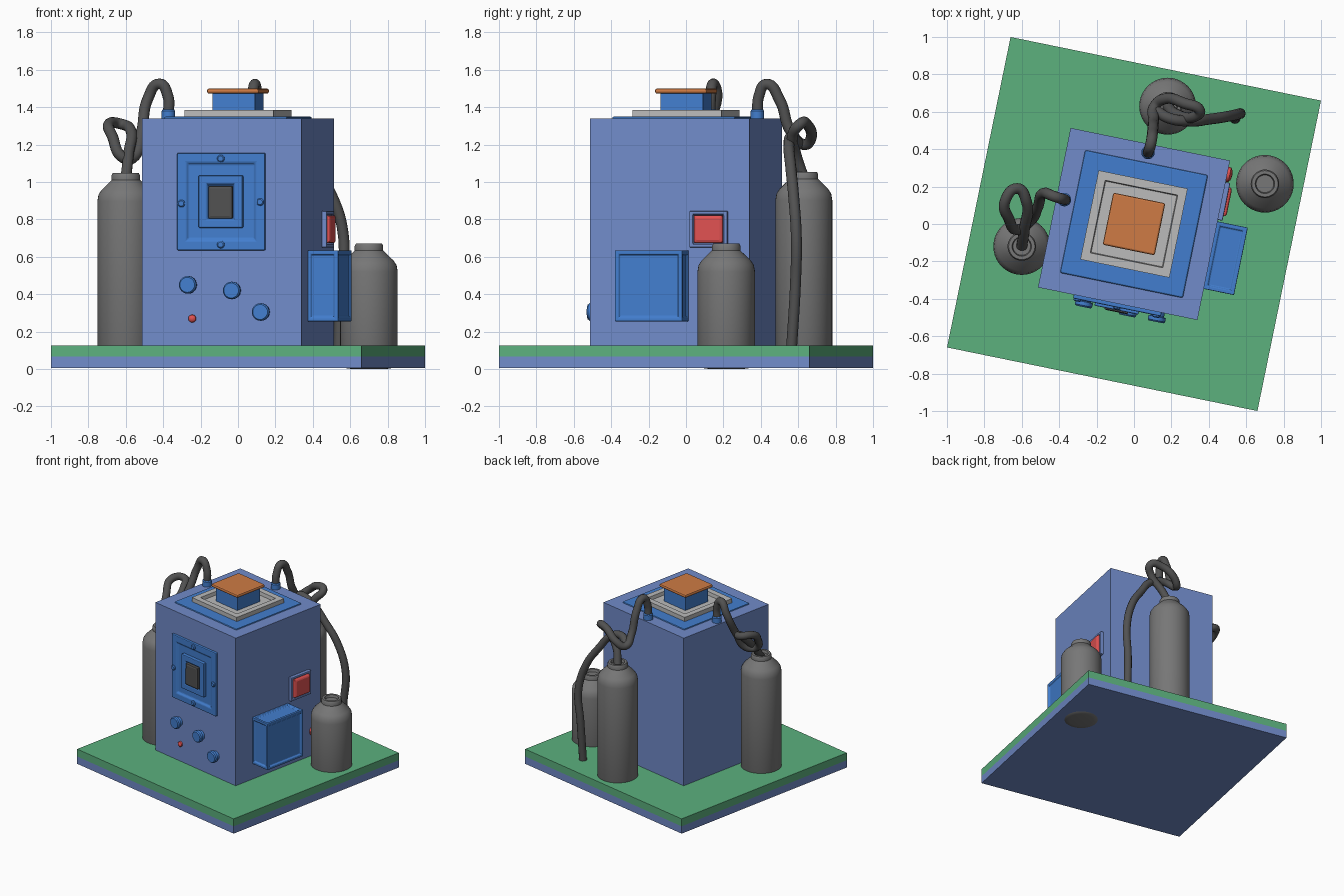
import bpy, bmesh, math
from mathutils import Matrix, Vector

if "Cube" in bpy.data.objects:
    bpy.data.objects.remove(bpy.data.objects["Cube"])

TURN = Matrix.Rotation(math.radians(-11.57), 4, 'Z')   # whole machine is turned on its base
MATS = {}


def colour(ob, name, rgb):
    if name not in MATS:
        MATS[name] = bpy.data.materials.new(name)
        MATS[name].diffuse_color = (*[(c / 255) ** 2.2 for c in rgb], 1)
    ob.data.materials.append(MATS[name])


BODY = ("body_blue", (112, 138, 200))
BLUE = ("panel_blue", (68, 125, 205))
GREEN = ("base_green", (92, 175, 125))
RED = ("signal_red", (222, 82, 82))
ORANGE = ("cap_orange", (205, 122, 70))
PALE = ("pale_grey", (185, 185, 185))
STEEL = ("bottle_grey", (118, 118, 118))
DARK = ("dark_grey", (82, 82, 82))


def smooth(ob, angle=35):
    bpy.ops.object.select_all(action='DESELECT')
    ob.select_set(True)
    bpy.context.view_layer.objects.active = ob
    bpy.ops.object.shade_smooth_by_angle(angle=math.radians(angle))


def finish(bm, name, col, matrix):
    bmesh.ops.recalc_face_normals(bm, faces=bm.faces)
    me = bpy.data.meshes.new(name)
    bm.to_mesh(me)
    bm.free()
    me.transform(matrix)
    ob = bpy.data.objects.new(name, me)
    bpy.context.collection.objects.link(ob)
    colour(ob, *col)
    return ob


def box(name, lo, hi, col, sides=(), steps=(), bevel=0.0):
    """Box from corner to corner; each listed side gets inset steps (thickness, push)."""
    lo, hi = Vector(lo), Vector(hi)
    bm = bmesh.new()
    bmesh.ops.create_cube(bm, size=1)
    for v in bm.verts:
        v.co = Vector([(lo[i] + hi[i]) / 2 + v.co[i] * (hi[i] - lo[i]) for i in range(3)])
    bm.normal_update()
    for side in sides:
        d = Vector(side)
        face = max(bm.faces, key=lambda f: f.calc_center_median().dot(d) + f.normal.dot(d) * 10)
        for thick, push in steps:
            bmesh.ops.inset_region(bm, faces=[face], thickness=thick, use_even_offset=True)
            for v in face.verts:
                v.co += d * push
            bm.normal_update()
    ob = finish(bm, name, col, TURN)
    if bevel:
        m = ob.modifiers.new("soft_edges", 'BEVEL')
        m.width, m.segments, m.limit_method = bevel, 2, 'ANGLE'
    return ob


def lathe(name, profile, col, matrix, sides=32):
    """Turn an (r, z) profile around z."""
    bm = bmesh.new()
    vs = [bm.verts.new((r, 0, z)) for r, z in profile]
    es = [bm.edges.new(p) for p in zip(vs, vs[1:])]
    bmesh.ops.spin(bm, geom=vs + es, cent=(0, 0, 0), axis=(0, 0, 1),
                   angle=math.tau, steps=sides)
    bmesh.ops.remove_doubles(bm, verts=bm.verts, dist=1e-4)
    ob = finish(bm, name, col, matrix)
    smooth(ob)
    return ob


def hose(name, pts, r=0.029):
    cu = bpy.data.curves.new(name, 'CURVE')
    cu.dimensions = '3D'
    cu.bevel_depth, cu.bevel_resolution, cu.resolution_u = r, 4, 8
    cu.use_fill_caps = True
    sp = cu.splines.new('BEZIER')
    sp.bezier_points.add(len(pts) - 1)
    for b, p in zip(sp.bezier_points, pts):
        b.co = p
        b.handle_left_type = b.handle_right_type = 'AUTO'
    ob = bpy.data.objects.new(name, cu)
    bpy.context.collection.objects.link(ob)
    colour(ob, *DARK)
    bpy.ops.object.select_all(action='DESELECT')
    ob.select_set(True)
    bpy.context.view_layer.objects.active = ob
    bpy.ops.object.convert(target='MESH')
    smooth(ob, 60)


def front(x, z):
    return TURN @ Matrix.Translation((x, -0.435, z)) @ Matrix.Rotation(math.pi / 2, 4, 'X')


# base and body
S, B = 0.847, 0.435
box("base_lower", (-S, -S, 0.006), (S, S, 0.066), BODY)
box("base_upper", (-S, -S, 0.066), (S, S, 0.127), GREEN)
box("body", (-B, -B, 0.127), (B, B, 1.34), BODY)

# stacked top: plate, grey tray, chimney, cap
UP = [(0, 0, 1)]
box("top_plate", (-.335, -.335, 1.33), (.335, .335, 1.35), BLUE, bevel=0.008)
box("top_tray", (-.243, -.243, 1.345), (.243, .243, 1.384), PALE, UP, [(.045, 0), (.004, -.028)])
box("chimney", (-.115, -.115, 1.35), (.115, .115, 1.475), BLUE)
box("chimney_cap", (-.142, -.142, 1.473), (.142, .142, 1.499), ORANGE, bevel=0.01)

# front panel with stepped frame, screen and bolts
F = [(0, -1, 0)]
box("front_panel", (-.24, -.455, .635), (.24, -.43, 1.155), BLUE, F,
    [(.05, 0), (.012, -.012)], 0.006)
box("front_frame", (-.12, -.47, .755), (.12, -.435, 1.035), BLUE, F, [(.045, 0), (.008, -.018)], 0.006)
box("front_screen", (-.065, -.476, .805), (.065, -.44, .978), DARK, F, [(.012, .004)], 0.004)
for i, (x, z) in enumerate([(0, 1.125), (0, .665), (-.215, .885), (.215, .893)]):
    lathe(f"panel_bolt_{i}", [(0, .0), (.02, 0), (.02, .026), (.014, .032), (0, .032)], BLUE, front(x, z), 16)

# knobs and lamp
for i, (x, z) in enumerate([(-.177, .45), (.063, .42), (.221, .305)]):
    lathe(f"knob_{i}", [(0, 0), (.036, 0), (.036, .022), (.047, .026), (.047, .046), (.04, .054), (0, .054)],
          BLUE, front(x, z), 24)
lathe("front_lamp", [(0, 0), (.021, 0), (.02, .012), (.012, .02), (0, .023)], RED, front(-.16, .27), 20)
lathe("side_button", [(0, 0), (.04, 0), (.04, .014), (.025, .024), (0, .028)], RED,
      TURN @ Matrix.Translation((.435, .36, .33)) @ Matrix.Rotation(math.pi / 2, 4, 'Y'), 24)

# right side: supply box and square switch
R = [(1, 0, 0)]
box("supply_box", (.43, -.265, .255), (.6, .103, .635), BLUE,
    R + UP + [(0, -1, 0), (0, 1, 0)], [(.02, 0), (.006, -.01)], 0.004)
box("switch_frame", (.43, .112, .65), (.46, .318, .845), BODY, R, [(.018, 0), (.004, -.015)], 0.005)
box("switch_button", (.435, .138, .675), (.47, .294, .822), RED, R, [(.014, .006)], 0.005)


# gas bottles
def bottle(name, x, y, r, z0, z1):
    prof = [(0, z0), (.09, z0), (r - .03, z0 + .005), (r - .01, z0 + .02), (r, z0 + .045), (r, z1 - .15),
            (r - .006, z1 - .115), (r - .022, z1 - .09), (.085, z1 - .045), (.076, z1 - .036), (.076, z1 - .012),
            (.07, z1), (.052, z1), (.047, z1 - .02), (0, z1 - .02)]
    lathe(name, prof, STEEL, Matrix.Translation((x, y, 0)), 40)


bottle("short_bottle", .7, .215, .154, 0, .67)
bottle("left_bottle", -.6, -.12, .152, .07, 1.047)
bottle("back_bottle", .18, .63, .152, .07, 1.053)

# hose fittings on the roof
for name, x, y in [("left_fitting", -.372, .13), ("back_fitting", .075, .382)]:
    lathe(name, [(0, 1.33), (.036, 1.33), (.036, 1.38), (.03, 1.388), (0, 1.388)], BLUE,
          Matrix.Translation((x, y, 0)), 20)

# hoses
hose("left_hose", [(-.372, .13, 1.36), (-.375, .132, 1.46), (-.42, .145, 1.525), (-.48, .165, 1.45),
                   (-.515, .09, 1.27), (-.56, .01, 1.13), (-.615, -.03, 1.13), (-.67, .03, 1.24),
                   (-.69, .12, 1.31), (-.625, .19, 1.31), (-.575, .12, 1.28), (-.585, -.02, 1.15),
                   (-.6, -.12, 1.02)])
hose("back_hose", [(.075, .382, 1.36), (.078, .39, 1.46), (.09, .43, 1.523), (.1, .5, 1.44),
                   (.105, .56, 1.27), (.11, .63, 1.2), (.17, .67, 1.24), (.27, .645, 1.31),
                   (.35, .61, 1.31), (.31, .57, 1.25), (.22, .59, 1.14), (.18, .63, 1.02)])
hose("drain_hose", [(.11, .61, 1.2), (.19, .565, 1.24), (.3, .55, 1.2), (.4, .56, 1.08), (.5, .575, .93),
                    (.565, .59, .7), (.55, .585, .45), (.54, .565, .12)])

for m in bpy.data.materials:
    if m.users and not m.is_grease_pencil:
        m.use_nodes = True
        m.node_tree.nodes["Principled BSDF"].inputs["Base Color"].default_value = m.diffuse_color
